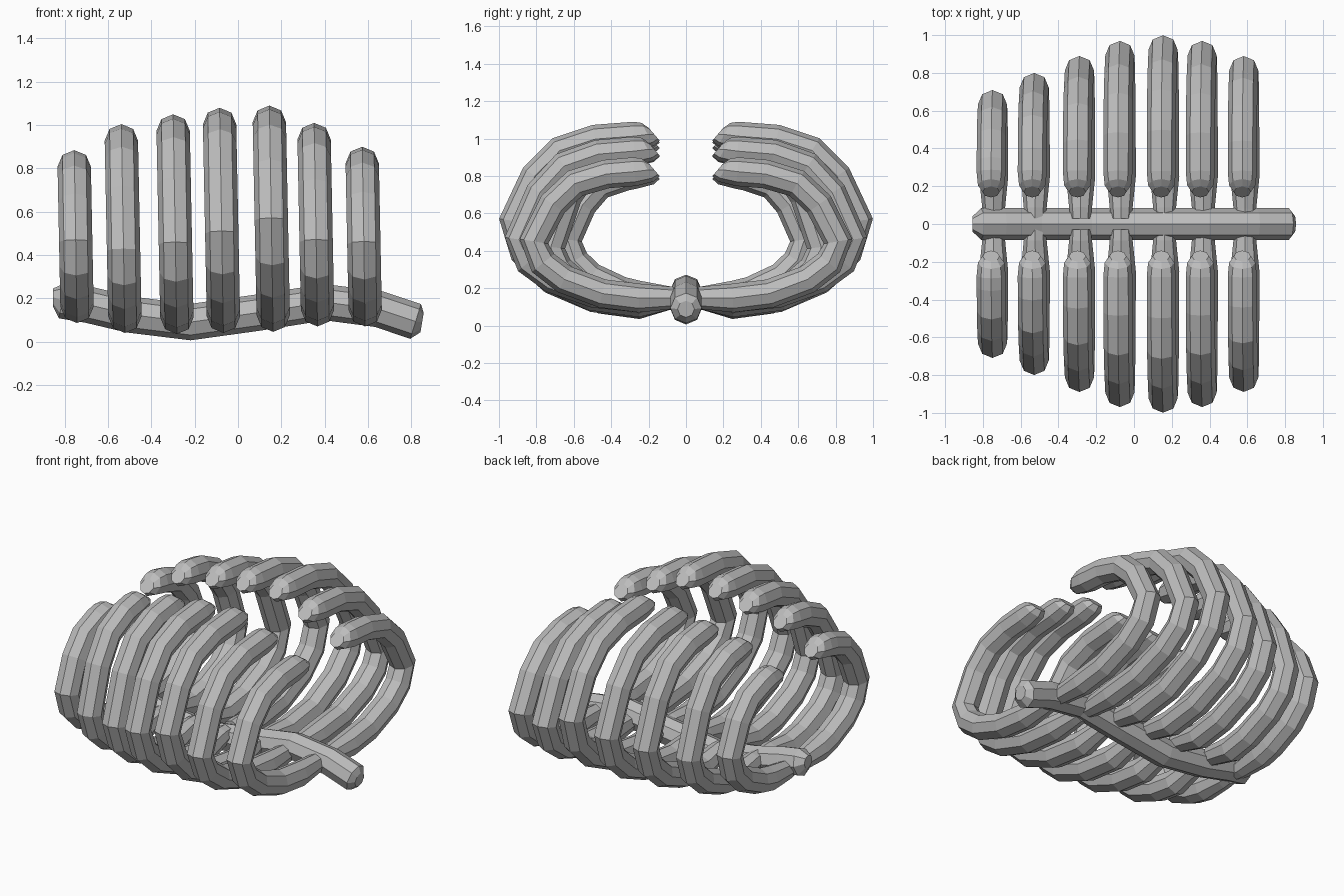
import bpy
import bmesh
from math import cos, sin, pi
from mathutils import Vector

cube = bpy.data.objects.get("Cube")
if cube:
    bpy.data.objects.remove(cube, do_unlink=True)

bone = bpy.data.materials.new("bone grey")
bone.use_nodes = True
GREY = (0.5, 0.5, 0.5, 1)
bone.diffuse_color = GREY
bone.node_tree.nodes["Principled BSDF"].inputs["Base Color"].default_value = GREY

SIDES = 8


def tube(name, rings, side):
    """Skin a faceted tube through (centre, radius, tangent or None) rings."""
    bm = bmesh.new()
    loops = []
    for i, (centre, radius, tangent) in enumerate(rings):
        if tangent is None:
            before = rings[max(i - 1, 0)][0]
            after = rings[min(i + 1, len(rings) - 1)][0]
            tangent = after - before
        across = tangent.cross(side).normalized()
        angles = [2 * pi * k / SIDES for k in range(SIDES)]
        loops.append([bm.verts.new(centre + radius * (side * cos(a) + across * sin(a)))
                      for a in angles])
    for a, b in zip(loops, loops[1:]):
        for k in range(SIDES):
            n = (k + 1) % SIDES
            bm.faces.new((a[k], a[n], b[n], b[k]))
    bm.faces.new(loops[0])
    bm.faces.new(loops[-1])
    bmesh.ops.recalc_face_normals(bm, faces=bm.faces)
    mesh = bpy.data.meshes.new(name)
    bm.to_mesh(mesh)
    bm.free()
    mesh.materials.append(bone)
    obj = bpy.data.objects.new(name, mesh)
    bpy.context.collection.objects.link(obj)
    return obj


# Spine: a gently waving rod with blunt rounded ends
X, Y = Vector((1, 0, 0)), Vector((0, 1, 0))
spine_path = [(-0.81, 0.19), (-0.69, 0.17), (-0.5, 0.125), (-0.22, 0.09), (0.1, 0.135),
              (0.4, 0.182), (0.65, 0.15), (0.82, 0.093)]
rings = [(Vector((x, 0, z)), 0.084, None) for x, z in spine_path]
rings.insert(0, (Vector((-0.855, 0, 0.205)), 0.04, X))
rings.append((Vector((0.85, 0, 0.088)), 0.045, None))
tube("spine", rings, Y)

# Ribs: x position, half width, lowest z, widest z, highest z
R = 0.077
RIBS = [
    (-0.76, 0.71, 0.085, 0.46, 0.885),
    (-0.54, 0.80, 0.04, 0.42, 1.005),
    (-0.30, 0.89, 0.035, 0.45, 1.05),
    (-0.085, 0.97, 0.04, 0.50, 1.08),
    (0.145, 1.0, 0.045, 0.56, 1.09),
    (0.35, 0.97, 0.07, 0.46, 1.01),
    (0.57, 0.89, 0.07, 0.45, 0.90),
]
# Fractions of half width and of the height below or above the widest point
LOWER = [(0.55, 0.08), (0.80, 0.33), (0.94, 0.62), (1.0, 1.0)]
UPPER = [(0.875, 0.53), (0.73, 0.83), (0.525, 0.965)]

for number, (x, wide, low, mid, high) in enumerate(RIBS, 1):
    w, bottom, top = wide - R, low + R, high - R

    def at(y, z):
        # each rib leans slightly from its root to its tip
        return Vector((x + 0.02 * (1 - z), y, z))

    rings = [(at(0.03, 0.15), 0.055, Y), (at(0.08, 0.148), 0.06, None),
             (at(0.25, bottom), R, None)]
    rings += [(at(u * w, bottom + v * (mid - bottom)), R, None) for u, v in LOWER]
    rings += [(at(u * w, mid + v * (top - mid)), R, None) for u, v in UPPER]
    # slanted, rounded tip
    rings += [(at(0.275, top), R, None),
              (at(0.205, high - 0.068), 0.07, Vector((0, -0.88, 0.47))),
              (at(0.17, high - 0.067), 0.045, Vector((0, -0.76, 0.65)))]
    rib = tube(f"rib_pair_{number}", rings, X)
    mirror = rib.modifiers.new("other side", "MIRROR")
    mirror.use_axis = (False, True, False)
    mirror.use_mirror_merge = False
